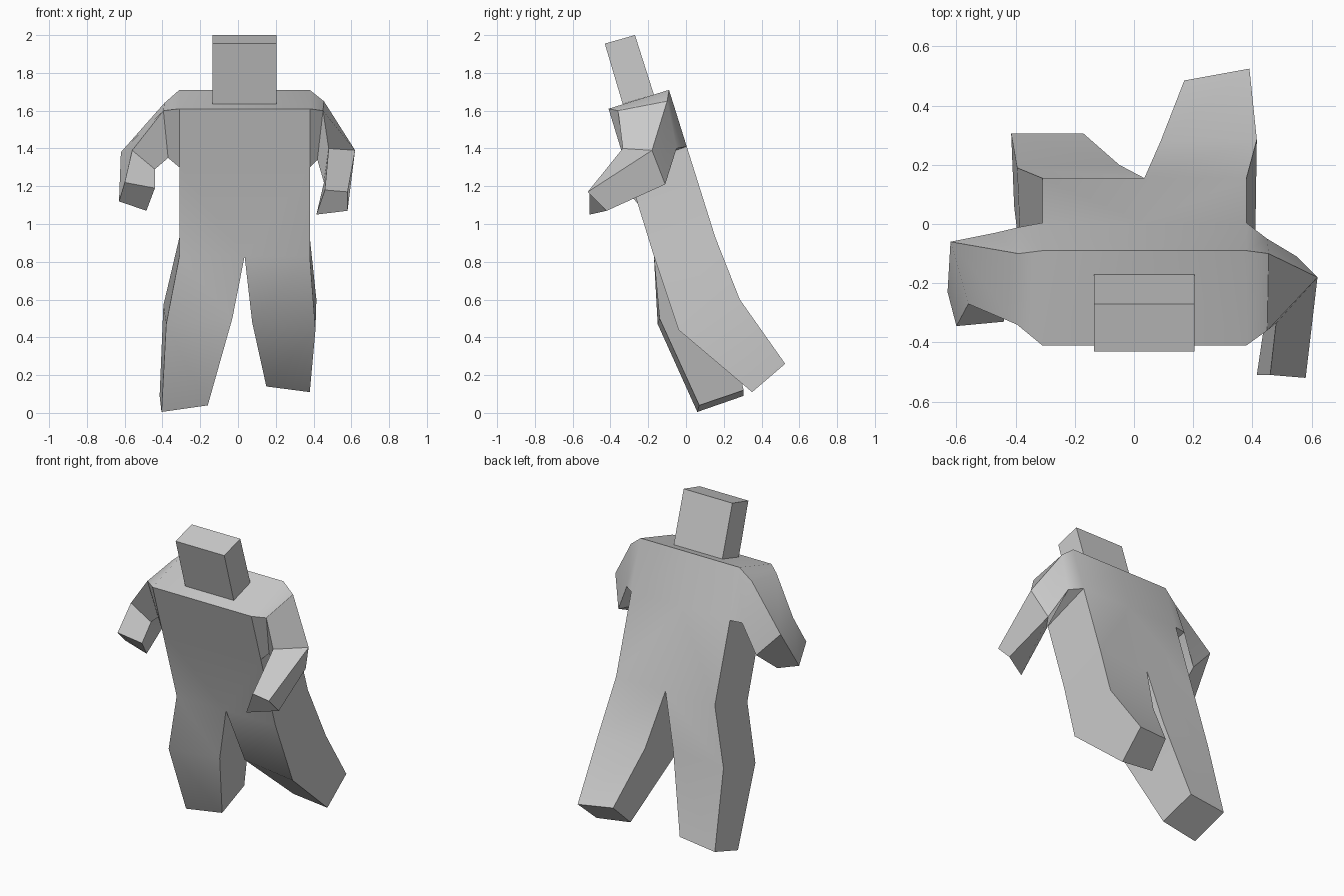
import bpy, bmesh

if "Cube" in bpy.data.objects:
    bpy.data.objects.remove(bpy.data.objects["Cube"])

CX = 0.035      # centre line of the figure
HW = 0.345      # half width of the torso


def loft(bm, rings, cap_start=False, cap_end=False, skip=()):
    """Join four-cornered rings with quads; skip holds (row, side) openings."""
    vs = [[bm.verts.new(p) for p in r] for r in rings]
    for i in range(len(vs) - 1):
        for j in range(4):
            if (i, j) in skip:
                continue
            k = (j + 1) % 4
            bm.faces.new((vs[i][j], vs[i][k], vs[i + 1][k], vs[i + 1][j]))
    if cap_start:
        bm.faces.new(vs[0])
    if cap_end:
        bm.faces.new(vs[-1])


def finish(name, bm):
    bmesh.ops.remove_doubles(bm, verts=bm.verts, dist=0.0005)
    bmesh.ops.recalc_face_normals(bm, faces=bm.faces)
    me = bpy.data.meshes.new(name)
    bm.to_mesh(me)
    bm.free()
    ob = bpy.data.objects.new(name, me)
    bpy.context.collection.objects.link(ob)
    bpy.ops.object.select_all(action='DESELECT')
    ob.select_set(True)
    bpy.context.view_layer.objects.active = ob
    bpy.ops.object.shade_smooth_by_angle(angle=0.6)
    return ob


# torso levels as side profile: (front y, front z, back y, back z)
TOP = (-0.41, 1.61, -0.09, 1.71)
ARMPIT = (-0.315, 1.30, 0.004, 1.41)
HIP = (-0.17, 0.83, 0.155, 0.93)


def section(level, side):
    """Half section: front outer, front inner, back inner, back outer."""
    fy, fz, by, bz = level
    xo = CX + side * HW
    return [(xo, fy, fz), (CX, fy, fz), (CX, by, bz), (xo, by, bz)]


# legs: knee and foot sections (front outer, front inner, back inner, back outer)
legs = {
    -1: [[(-0.38, -0.15, 0.47), (-0.03, -0.14, 0.50), (-0.05, 0.20, 0.60), (-0.395, 0.19, 0.57)],
         [(-0.405, 0.06, 0.005), (-0.16, 0.07, 0.04), (-0.17, 0.305, 0.12), (-0.415, 0.305, 0.09)]],
    1: [[(0.41, -0.04, 0.44), (0.075, -0.04, 0.48), (0.09, 0.28, 0.60), (0.415, 0.285, 0.60)],
        [(0.38, 0.35, 0.11), (0.15, 0.34, 0.14), (0.17, 0.485, 0.28), (0.39, 0.525, 0.26)]],
}

# arms: shoulder, elbow and hand sections
arms = {
    -1: [[(-0.395, -0.34, 1.60), (-0.39, -0.10, 1.64), (-0.385, -0.01, 1.41), (-0.37, -0.27, 1.35)],
         [(-0.56, -0.27, 1.39), (-0.62, -0.06, 1.38), (-0.47, -0.03, 1.22), (-0.44, -0.24, 1.29)],
         [(-0.60, -0.345, 1.22), (-0.63, -0.23, 1.12), (-0.485, -0.22, 1.07), (-0.44, -0.33, 1.19)]],
    1: [[(0.45, -0.36, 1.60), (0.455, -0.10, 1.65), (0.45, -0.05, 1.40), (0.42, -0.29, 1.34)],
        [(0.48, -0.335, 1.40), (0.62, -0.18, 1.39), (0.55, -0.11, 1.21), (0.455, -0.24, 1.22)],
        [(0.46, -0.51, 1.18), (0.58, -0.52, 1.17), (0.58, -0.42, 1.07), (0.415, -0.51, 1.05)]],
}

# body: both halves of the torso with the limbs welded on
bm = bmesh.new()
for s in (-1, 1):
    top, mid, hip = (section(lv, s) for lv in (TOP, ARMPIT, HIP))
    # side 1 is the inner seam (open), side 3 the armhole
    loft(bm, [top, mid, hip], cap_start=True, skip={(0, 1), (1, 1), (0, 3)})
    loft(bm, [hip] + legs[s], cap_end=True)
    loft(bm, [[top[0], top[3], mid[3], mid[0]]] + arms[s], cap_end=True)
finish("body", bm)

# head: leaning box with a centre line
bm = bmesh.new()
for s in (-1, 1):
    xo = CX + s * 0.17
    low = [(xo, -0.335, 1.635), (CX, -0.335, 1.635), (CX, -0.17, 1.685), (xo, -0.17, 1.685)]
    high = [(xo, -0.43, 1.955), (CX, -0.43, 1.955), (CX, -0.27, 2.0), (xo, -0.27, 2.0)]
    loft(bm, [low, high], cap_start=True, cap_end=True, skip={(0, 1)})
finish("head", bm)
